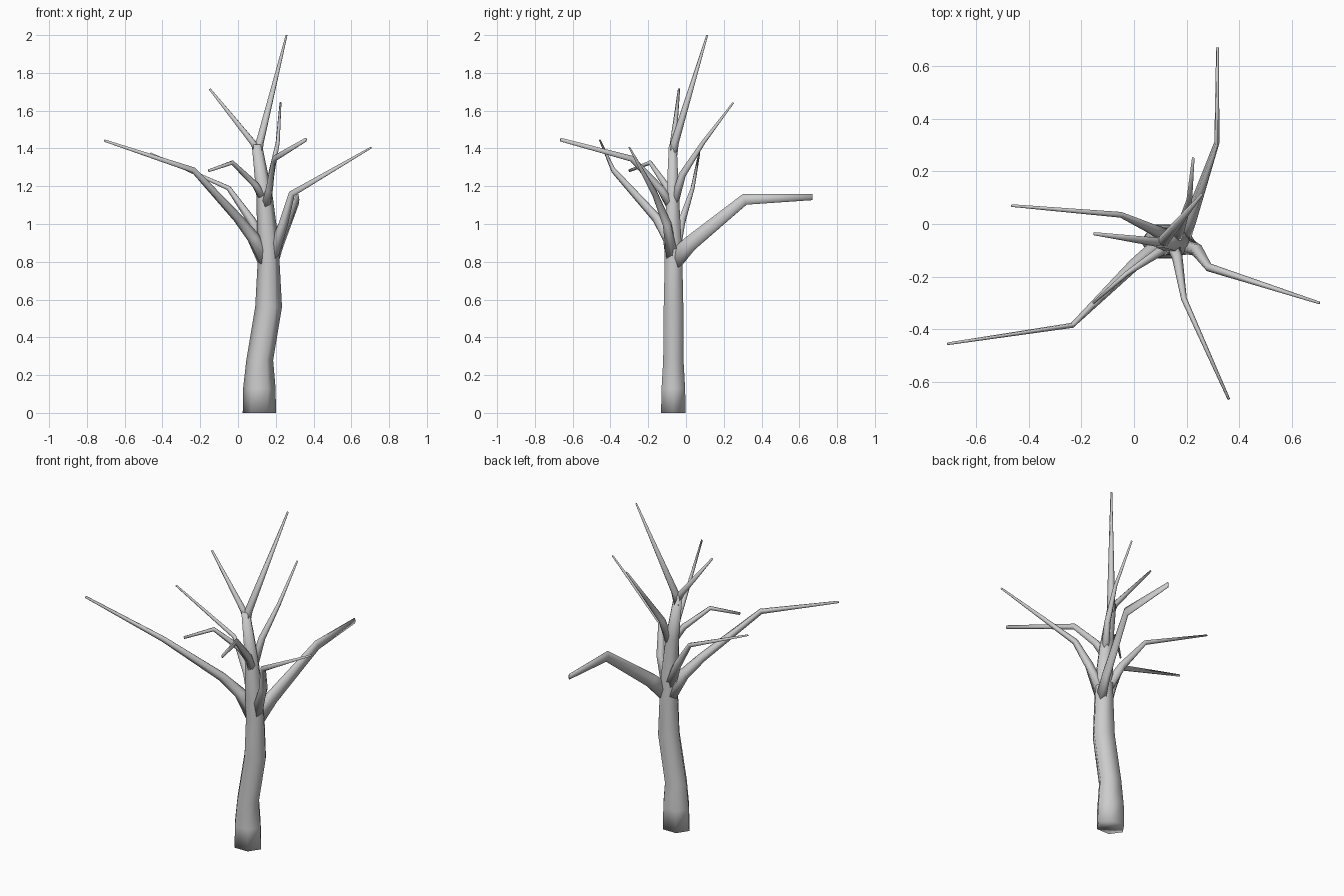
import bpy, bmesh, math
from mathutils import Vector

SIDES = 6


def limb(name, rows, level=False):
    """Tapered tube. Each row: x, y, z, sideways half-width, vertical half-thickness."""
    pts = [Vector(r[:3]) for r in rows]
    bm = bmesh.new()
    rings = []
    for i, p in enumerate(pts):
        if level:
            side, up = Vector((1, 0, 0)), Vector((0, 1, 0))
        else:
            t = Vector()
            if i > 0:
                t += (p - pts[i - 1]).normalized()
            if i < len(pts) - 1:
                t += (pts[i + 1] - p).normalized()
            t.normalize()
            side = t.cross(Vector((0, 0, 1))).normalized()
            up = side.cross(t)
        w, h = rows[i][3:]
        ring = []
        for k in range(SIDES):
            a = 2 * math.pi * k / SIDES
            ring.append(bm.verts.new(p + side * w * math.cos(a) + up * h * math.sin(a)))
        rings.append(ring)
    for a, b in zip(rings, rings[1:]):
        for k in range(SIDES):
            n = (k + 1) % SIDES
            bm.faces.new((a[k], a[n], b[n], b[k]))
    bm.faces.new(rings[0][::-1])
    bm.faces.new(rings[-1])
    bmesh.ops.recalc_face_normals(bm, faces=bm.faces)
    for f in bm.faces:
        f.smooth = True
    me = bpy.data.meshes.new(name)
    bm.to_mesh(me)
    bm.free()
    bpy.context.collection.objects.link(bpy.data.objects.new(name, me))


# trunk
limb("trunk", [(.113, -.067, 0, .088, .075), (.113, -.067, .13, .086, .072),
               (.115, -.067, .28, .071, .062), (.162, -.066, .56, .071, .06),
               (.162, -.066, .80, .058, .054), (.158, -.07, .92, .056, .052),
               (.14, -.07, 1.15, .043, .038), (.10, -.07, 1.42, .027, .024)], level=True)

# forked top
limb("top_branch_right", [(.105, -.07, 1.36, .024, .024), (.115, -.06, 1.43, .022, .022),
                          (.257, .112, 2.0, .005, .005)])
limb("top_branch_left", [(.11, -.07, 1.37, .02, .02), (.08, -.068, 1.43, .017, .018),
                         (-.15, -.037, 1.715, .006, .006)])

# main branches
limb("back_branch", [(.18, -.07, .80, .03, .055), (.215, .02, .895, .024, .045),
                     (.315, .31, 1.13, .01, .034), (.317, .67, 1.142, .005, .018)])
limb("right_branch", [(.165, -.07, .80, .04, .04), (.24, -.10, 1.0, .025, .025),
                      (.285, -.165, 1.16, .016, .018), (.705, -.30, 1.405, .005, .005)])
limb("left_front_branch", [(.15, -.065, .80, .045, .045), (.08, -.095, .93, .032, .034),
                           (0, -.155, 1.03, .023, .026), (-.235, -.385, 1.285, .010, .017),
                           (-.708, -.455, 1.442, .005, .007)])
limb("left_branch", [(.15, -.06, .86, .035, .035), (.07, -.02, 1.02, .02, .024),
                     (-.05, .035, 1.19, .011, .014), (-.465, .07, 1.375, .005, .005)])

# upper branches
limb("front_branch", [(.145, -.07, 1.08, .028, .028), (.165, -.13, 1.18, .02, .022),
                      (.19, -.285, 1.345, .011, .018), (.36, -.665, 1.447, .005, .011)])
limb("crooked_twig", [(.145, -.07, 1.12, .026, .026), (.09, -.11, 1.21, .017, .018),
                      (-.03, -.19, 1.325, .009, .013), (-.155, -.30, 1.282, .005, .008)])
limb("back_twig", [(.15, -.07, 1.09, .025, .025), (.175, -.02, 1.26, .018, .02),
                   (.21, .09, 1.43, .011, .012), (.225, .25, 1.642, .005, .005)])
